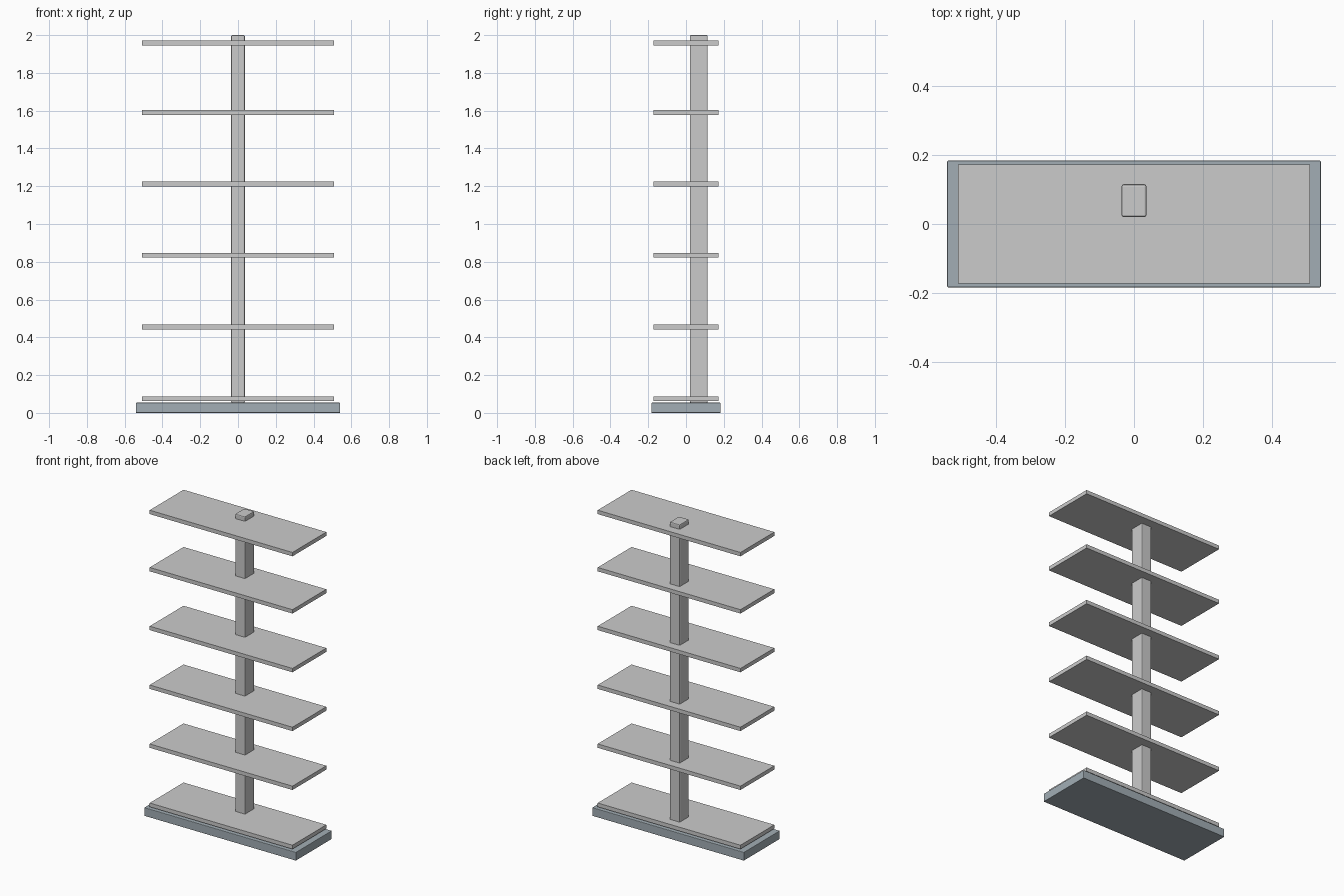
import bpy

if "Cube" in bpy.data.objects:
    bpy.data.objects.remove(bpy.data.objects["Cube"])


def box(name, x, y, z, bevel=0.0):
    """Box from (min, max) ranges, with optional narrow bevelled edges."""
    bpy.ops.mesh.primitive_cube_add(size=1)
    ob = bpy.context.object
    ob.name = name
    for v in ob.data.vertices:
        v.co = [lo + (c + 0.5) * (hi - lo) for c, (lo, hi) in zip(v.co, (x, y, z))]
    if bevel:
        mod = ob.modifiers.new("soft_edges", 'BEVEL')
        mod.width = bevel
        mod.segments = 2
    return ob


# Plinth on the floor
base = box("base", (-0.54, 0.54), (-0.183, 0.183), (0, 0.054), 0.003)
mat = bpy.data.materials.new("blue_grey")
mat.diffuse_color = (0.36, 0.42, 0.46, 1)
mat.use_nodes = True
mat.node_tree.nodes["Principled BSDF"].inputs["Base Color"].default_value = mat.diffuse_color
base.data.materials.append(mat)

# Upright post, set towards the back
box("post", (-0.036, 0.036), (0.02, 0.115), (0.054, 2.0), 0.006)

# Six shelves threaded on the post
for i, z in enumerate((0.075, 0.455, 0.834, 1.212, 1.59, 1.958)):
    box(f"shelf_{i + 1}", (-0.508, 0.508), (-0.172, 0.172), (z - 0.0125, z + 0.0125))
